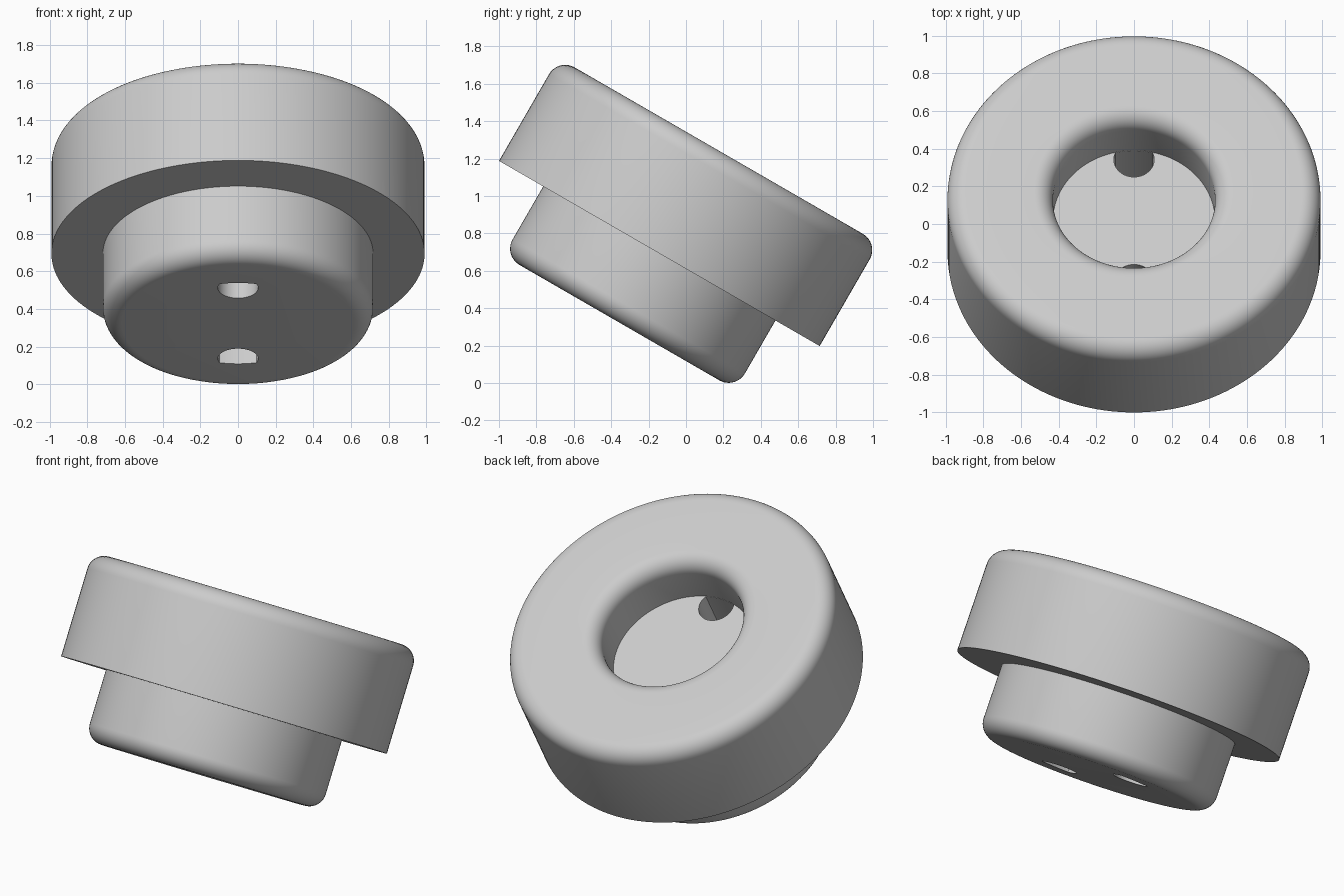
import bpy, bmesh, math
from mathutils import Matrix

if "Cube" in bpy.data.objects:
    bpy.data.objects.remove(bpy.data.objects["Cube"])

SEG = 160
TILT = Matrix.Translation((0, -0.1425, 0.693)) @ Matrix.Rotation(math.radians(-30), 4, 'X')

grey = bpy.data.materials.new("light_grey")
grey.diffuse_color = (0.6, 0.6, 0.6, 1)
grey.use_nodes = True
grey.node_tree.nodes["Principled BSDF"].inputs["Base Color"].default_value = grey.diffuse_color


def arc(cx, cz, r, a0, a1, n=10):
    """Points of a rounded corner in (radius, height)."""
    pts = []
    for i in range(n + 1):
        a = math.radians(a0 + (a1 - a0) * i / n)
        pts.append((cx + r * math.cos(a), cz + r * math.sin(a)))
    return pts


def skin(name, rings):
    """Join equal-length loops of points and cap both ends."""
    bm = bmesh.new()
    loops = [[bm.verts.new(p) for p in ring] for ring in rings]
    for a, b in zip(loops, loops[1:]):
        for i in range(len(a)):
            j = (i + 1) % len(a)
            bm.faces.new((a[i], a[j], b[j], b[i]))
    bm.faces.new(loops[0][::-1])
    bm.faces.new(loops[-1])
    bmesh.ops.recalc_face_normals(bm, faces=bm.faces[:])
    me = bpy.data.meshes.new(name)
    bm.to_mesh(me)
    bm.free()
    ob = bpy.data.objects.new(name, me)
    bpy.context.collection.objects.link(ob)
    me.materials.append(grey)
    ob.matrix_world = TILT
    return ob


# stepped round body: plug, wide head, rounded rim and recess, one lathe profile
profile = arc(0.617, -0.327, 0.1, -90, 0)
profile += [(0.717, 0), (0.99, 0)]
profile += arc(0.89, 0.535, 0.1, 0, 90)
profile += arc(0.53, 0.535, 0.1, 90, 180)
profile += [(0.43, 0.32)]
body = skin("stepped_body", [
    [(r * math.cos(2 * math.pi * i / SEG), r * math.sin(2 * math.pi * i / SEG), z)
     for i in range(SEG)] for r, z in profile])

# two through holes, each trimmed on the outside by the recess wall
for side in (-1, 1):
    outline = []
    for i in range(64):
        a = 2 * math.pi * i / 64
        x, y = 0.107 * math.cos(a), 0.375 + 0.107 * math.sin(a)
        if math.hypot(x, y) > 0.429:
            y = math.sqrt(0.429 ** 2 - x * x)
        outline.append((x, y * side))
    cutter = skin("hole_cutter", [[(x, y, z) for x, y in outline] for z in (-0.6, 0.42)])
    cutter.hide_render = True
    mod = body.modifiers.new("hole", 'BOOLEAN')
    mod.operation = 'DIFFERENCE'
    mod.solver = 'EXACT'
    mod.object = cutter
    bpy.context.view_layer.objects.active = body
    bpy.ops.object.modifier_apply(modifier=mod.name)
    bpy.data.objects.remove(cutter)

# smooth curves, crisp steps
bpy.ops.object.select_all(action='DESELECT')
body.select_set(True)
bpy.context.view_layer.objects.active = body
bpy.ops.object.shade_smooth_by_angle(angle=math.radians(30))
